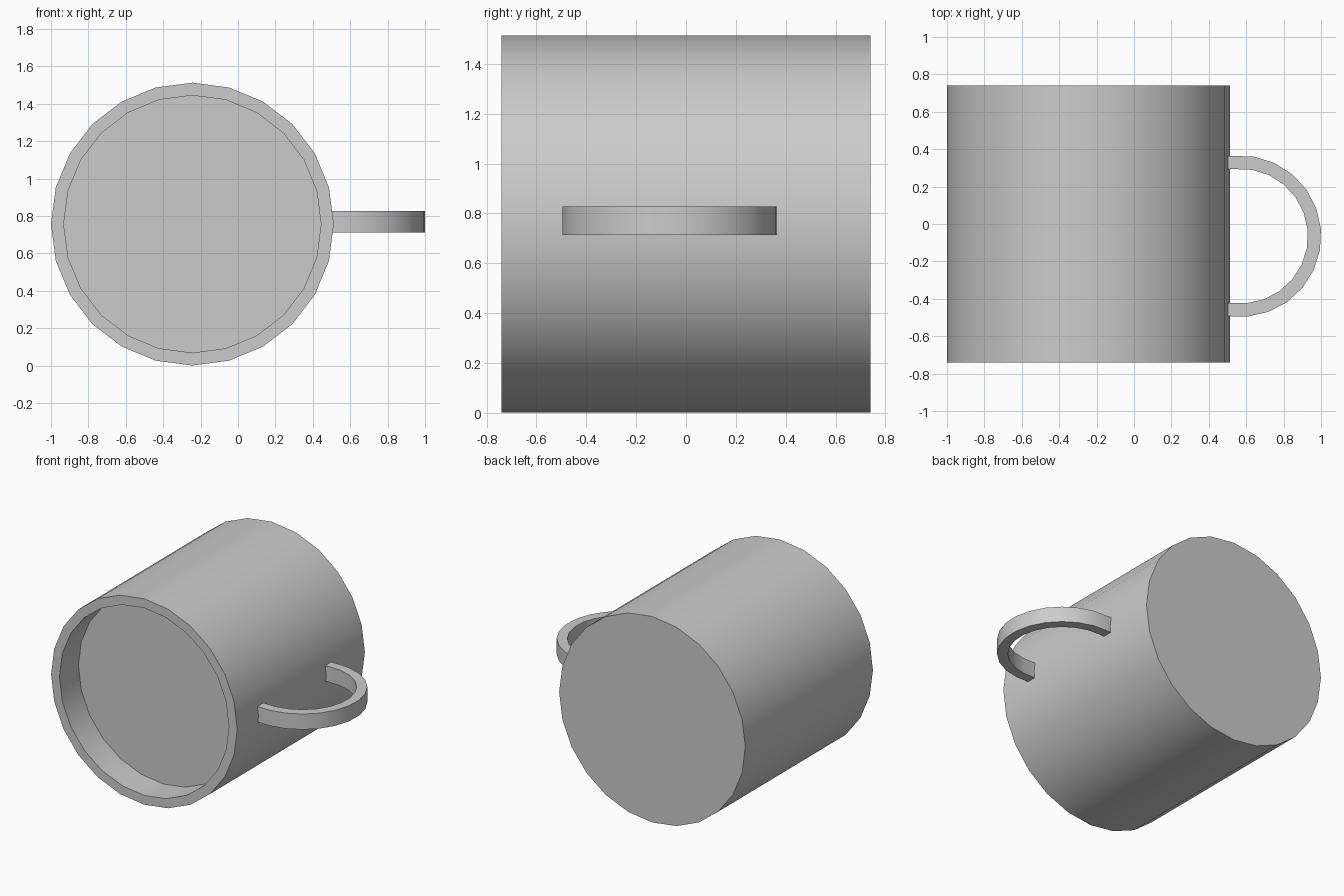
import bpy, bmesh
from math import sin, cos, radians, pi

if "Cube" in bpy.data.objects:
    bpy.data.objects.remove(bpy.data.objects["Cube"])

CX, CZ = -0.244, 0.757      # mug axis (runs along y)
R_OUT, R_IN = 0.756, 0.688
HALF = 0.74
SIDES = 24


def finish(name, bm):
    bmesh.ops.recalc_face_normals(bm, faces=bm.faces)
    mesh = bpy.data.meshes.new(name)
    bm.to_mesh(mesh)
    bm.free()
    ob = bpy.data.objects.new(name, mesh)
    bpy.context.collection.objects.link(ob)
    bpy.ops.object.select_all(action='DESELECT')
    bpy.context.view_layer.objects.active = ob
    ob.select_set(True)
    bpy.ops.object.shade_smooth_by_angle(angle=radians(30))
    return ob


def skin(bm, rings, closed):
    for a, b in zip(rings, rings[1:]):
        n = len(a)
        for i in range(n):
            j = (i + 1) % n
            bm.faces.new((a[i], a[j], b[j], b[i]))
    if closed:
        bm.faces.new(rings[0])
        bm.faces.new(rings[-1])


# Mug body lying on its side: base, outer wall, rim, inner wall, inner floor
bm = bmesh.new()
profile = [(R_OUT, HALF), (R_OUT, -HALF), (R_IN, -HALF), (R_IN, -HALF + 0.22)]
rings = [[bm.verts.new((CX + r * cos(2 * pi * i / SIDES), y, CZ + r * sin(2 * pi * i / SIDES)))
          for i in range(SIDES)] for r, y in profile]
skin(bm, rings, True)
finish("mug_body", bm)

# Handle: flat rectangular strip swept round an arc, ends sunk into the wall
bm = bmesh.new()
HX, HY, HZ, HALF_W = 0.57, -0.065, 0.77, 0.057
R1, R2 = 0.36, 0.431
stations = [(a, None) for a in range(-85, 96, 15)]
stations = [(-97, 0.48)] + stations + [(97, 0.48)]
rings = []
for a, x_end in stations:
    t = radians(a)
    ring = []
    for r, dz in ((R1, -HALF_W), (R2, -HALF_W), (R2, HALF_W), (R1, HALF_W)):
        x = HX + r * cos(t) if x_end is None else x_end
        ring.append(bm.verts.new((x, HY + r * sin(t), HZ + dz)))
    rings.append(ring)
skin(bm, rings, True)
finish("handle", bm)
